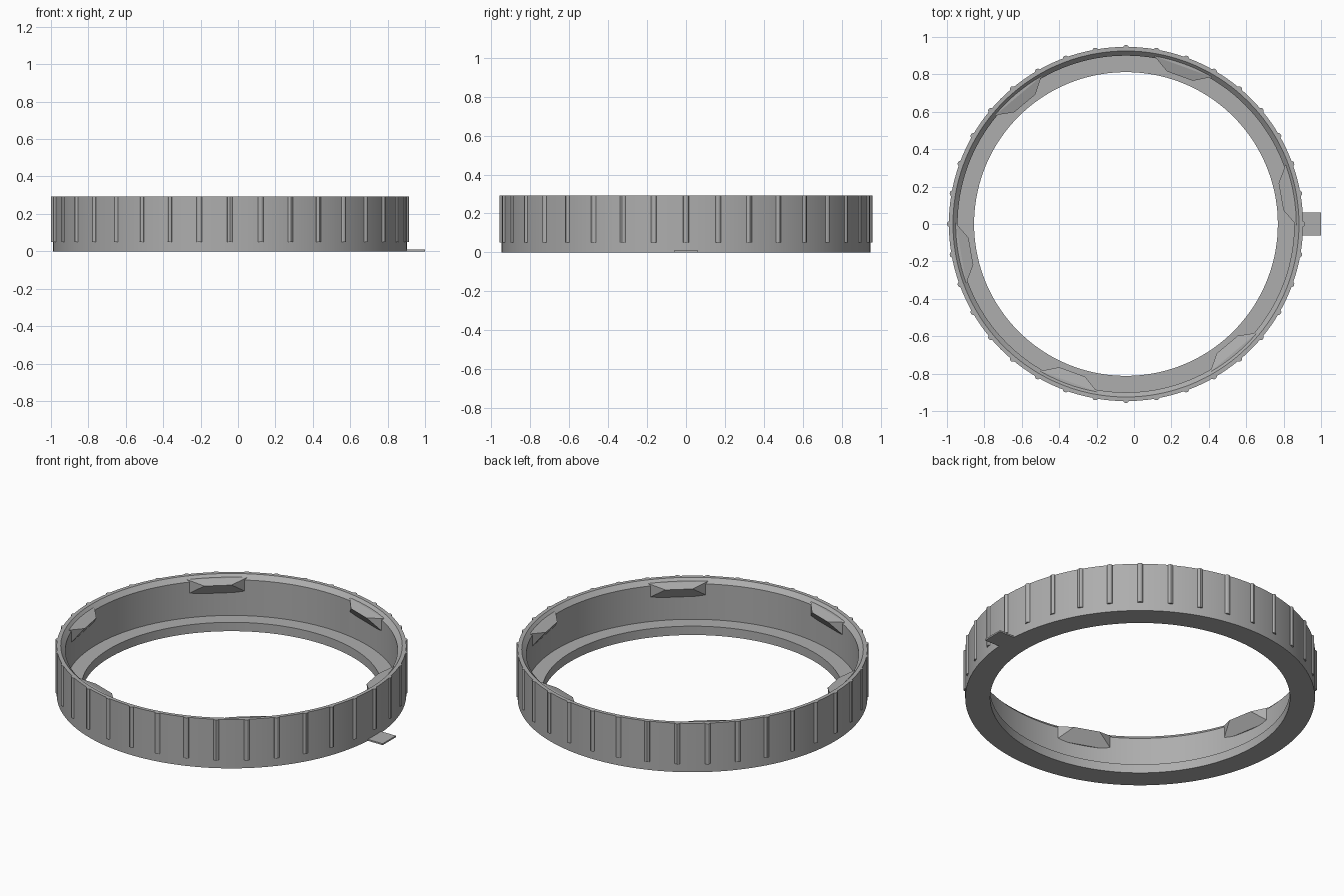
import bpy
import bmesh
from math import sin, cos, pi, radians

cube = bpy.data.objects.get("Cube")
if cube:
    bpy.data.objects.remove(cube, do_unlink=True)

CX = -0.043       # ring centre, offset by the tab
HEIGHT = 0.292
WALL = 0.947

grey = bpy.data.materials.new("mid_grey")
grey.use_nodes = True
grey.diffuse_color = (0.42, 0.42, 0.42, 1)
grey.node_tree.nodes["Principled BSDF"].inputs["Base Color"].default_value = (0.42, 0.42, 0.42, 1)


def polar(r, angle, z):
    return (r * cos(angle), r * sin(angle), z)


def finish(name, bm, x=CX, smooth=True):
    bmesh.ops.recalc_face_normals(bm, faces=bm.faces)
    mesh = bpy.data.meshes.new(name)
    bm.to_mesh(mesh)
    bm.free()
    mesh.materials.append(grey)
    obj = bpy.data.objects.new(name, mesh)
    obj.location.x = x
    bpy.context.collection.objects.link(obj)
    if smooth:
        bpy.ops.object.select_all(action="DESELECT")
        obj.select_set(True)
        bpy.context.view_layer.objects.active = obj
        bpy.ops.object.shade_smooth_by_angle(angle=radians(30))
    return obj


# Ring body: flange, ledge, inner wall, chamfered rim
profile = [(0.812, 0), (WALL, 0), (WALL, HEIGHT), (0.925, HEIGHT),
           (0.9, HEIGHT - 0.026), (0.9, 0.053), (0.812, 0.053)]
SEGMENTS = 144
bm = bmesh.new()
loops = [[bm.verts.new(polar(r, 2 * pi * i / SEGMENTS, z)) for r, z in profile]
         for i in range(SEGMENTS)]
for i, a in enumerate(loops):
    b = loops[(i + 1) % SEGMENTS]
    for j in range(len(profile)):
        k = (j + 1) % len(profile)
        bm.faces.new((a[j], b[j], b[k], a[k]))
finish("ring_body", bm)

# Grip ribs: round bars half sunk into the outer wall
RIBS = 36
bm = bmesh.new()
for i in range(RIBS):
    a = 2 * pi * i / RIBS
    x, y, _ = polar(WALL - 0.006, a, 0)
    rings = []
    for z in (0.05, HEIGHT):
        rings.append([bm.verts.new((x + 0.016 * cos(a + t * pi / 6),
                                    y + 0.016 * sin(a + t * pi / 6), z))
                      for t in range(12)])
    low, high = rings
    for t in range(12):
        u = (t + 1) % 12
        bm.faces.new((low[t], low[u], high[u], high[t]))
    bm.faces.new(low[::-1])
    bm.faces.new(high)
finish("grip_ribs", bm)

# Locking lugs: wedges on the inner wall with a narrow inner edge
bm = bmesh.new()
for i in range(6):
    mid = radians(10 + 60 * i)
    points = []
    for side in (-1, 1):
        points.append(polar(0.845, mid + side * radians(5), 0.26))
        for r in (0.91, 0.93):
            for z in (0.19, 0.277):
                points.append(polar(r, mid + side * radians(10.3), z))
    verts = [bm.verts.new(p) for p in points]
    bmesh.ops.convex_hull(bm, input=verts)
finish("locking_lugs", bm, smooth=False)

# Thin index tab at the foot of the ring
bm = bmesh.new()
bmesh.ops.create_cube(bm, size=1)
bmesh.ops.scale(bm, vec=(0.12, 0.125, 0.009), verts=bm.verts)
bmesh.ops.translate(bm, vec=(0, 0, 0.0045), verts=bm.verts)
finish("index_tab", bm, x=0.94, smooth=False)
